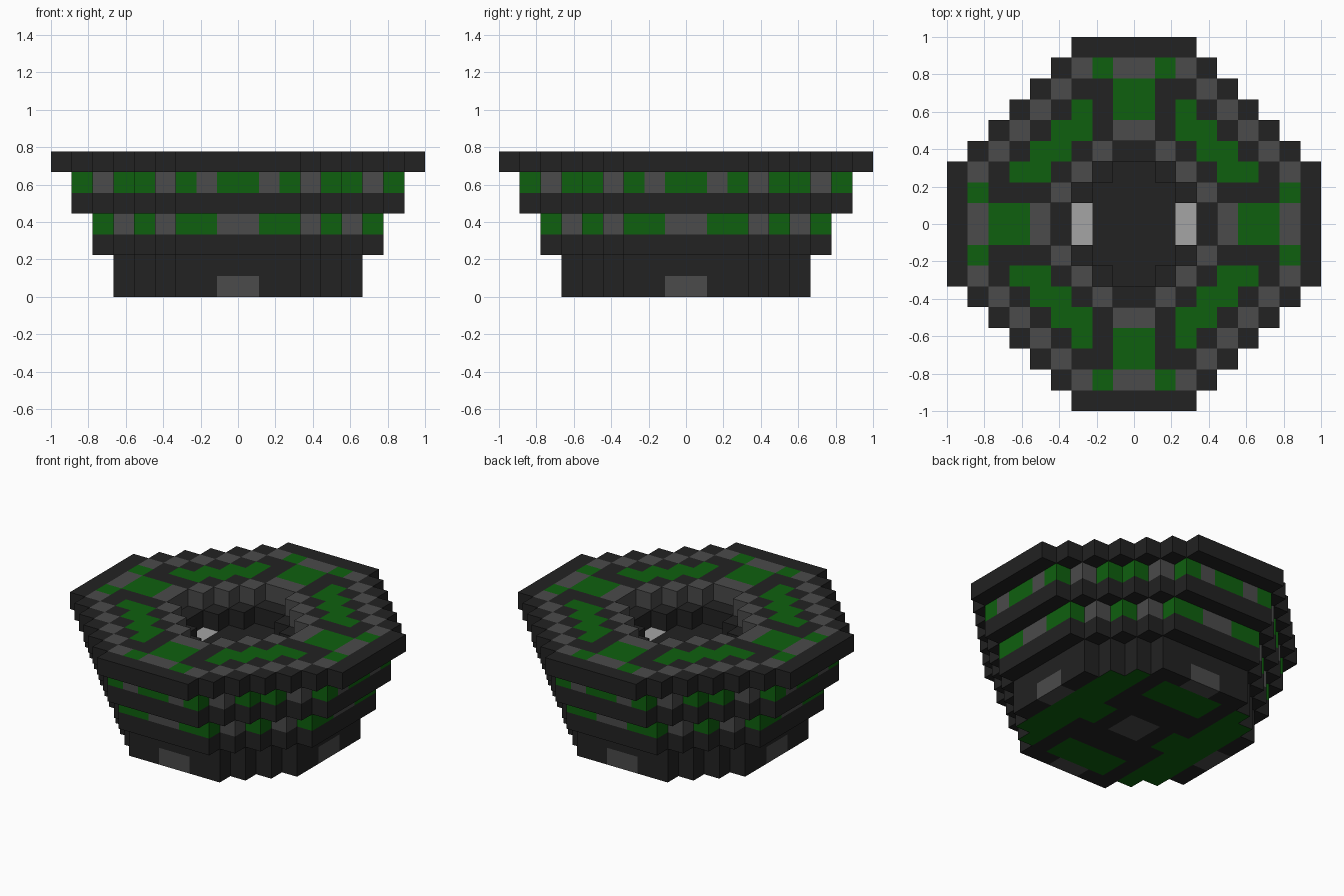
import bpy, bmesh
from mathutils import Vector

if "Cube" in bpy.data.objects:
    bpy.data.objects.remove(bpy.data.objects["Cube"])

U = 1 / 9                        # block size
TIER = [6, 6, 7, 7, 8, 8, 9]     # half width of each layer, in blocks

# One flat colour per material
COLOURS = {
    "dark": (0.016, 0.016, 0.016, 1),
    "grey": (0.069, 0.069, 0.069, 1),
    "green": (0.0045, 0.117, 0.0045, 1),
    "light": (0.376, 0.376, 0.376, 1),
}
MATS = []
for name, rgba in COLOURS.items():
    m = bpy.data.materials.new(name)
    m.diffuse_color = rgba
    m.use_nodes = True
    m.node_tree.nodes["Principled BSDF"].inputs["Base Color"].default_value = m.diffuse_color
    MATS.append(m)
DARK, GREY, GREEN, LIGHT = range(4)

# One quadrant of the top pattern, mirrored to the other three (. dark, m grey, e green)
TOP = ["....meem.", "...m...e.", "..m.ee.m.", ".m.ee.m.", "m.ee.m.",
       "e.e.m.", "e..m.", "mem.", "..."]


def fold(i):
    """Mirror a block index about the centre line."""
    return i if i >= 0 else -1 - i


def filled(i, j, k):
    """Stepped octagonal tiers with a two-step basin sunk in the top."""
    if not 0 <= k <= 6:
        return False
    a, b = fold(i), fold(j)
    n = TIER[k]
    if max(a, b) >= n or a + b > n + 1:
        return False
    return not (k == 6 and a + b <= 3 or k == 5 and a + b <= 2)


def colour(i, j, k, d):
    a, b = fold(i), fold(j)
    low, high = min(a, b), max(a, b)
    if k == 6:                                   # top pattern
        if d == (0, 0, -1):
            return DARK
        return {".": DARK, "m": GREY, "e": GREEN}[TOP[b][a]]
    if k == 5 and a + b > 4:                     # upper checked band
        return GREY if low % 2 else GREEN
    if k == 3:                                   # lower checked band
        return GREY if low in (0, 3) else GREEN
    if k == 4 and d == (0, 0, 1) and (a, b) == (2, 0):
        return LIGHT                             # basin lights
    if k == 0:
        if low == 0 and high in (0, 5):          # side patches and centre of underside
            return GREY
        if d == (0, 0, -1) and (a in (3, 4) or (a, b) == (2, 0)
                                or (b in (3, 4) and a <= 1)):
            return GREEN                         # underside pattern
    return DARK


DIRS = [(1, 0, 0), (-1, 0, 0), (0, 1, 0), (0, -1, 0), (0, 0, 1), (0, 0, -1)]


def build(name, layers):
    """Make the exposed block faces of some layers as one object."""
    bm = bmesh.new()
    for k in layers:
        for i in range(-9, 9):
            for j in range(-9, 9):
                if not filled(i, j, k):
                    continue
                c = Vector((i + 0.5, j + 0.5, k + 0.5))
                for d in DIRS:
                    if filled(i + d[0], j + d[1], k + d[2]):
                        continue
                    n = Vector(d)
                    u = Vector((d[1], d[2], d[0]))
                    v = n.cross(u)
                    quad = [c + (n + s * u + t * v) / 2
                            for s, t in ((-1, -1), (1, -1), (1, 1), (-1, 1))]
                    f = bm.faces.new([bm.verts.new(p * U) for p in quad])
                    f.material_index = colour(i, j, k, d)
    bmesh.ops.remove_doubles(bm, verts=bm.verts[:], dist=1e-4)
    me = bpy.data.meshes.new(name)
    bm.to_mesh(me)
    bm.free()
    for m in MATS:
        me.materials.append(m)
    ob = bpy.data.objects.new(name, me)
    bpy.context.collection.objects.link(ob)


build("base", (0, 1))
build("lower_tier", (2, 3))
build("upper_tier_and_basin", (4, 5))
build("patterned_rim", (6,))
